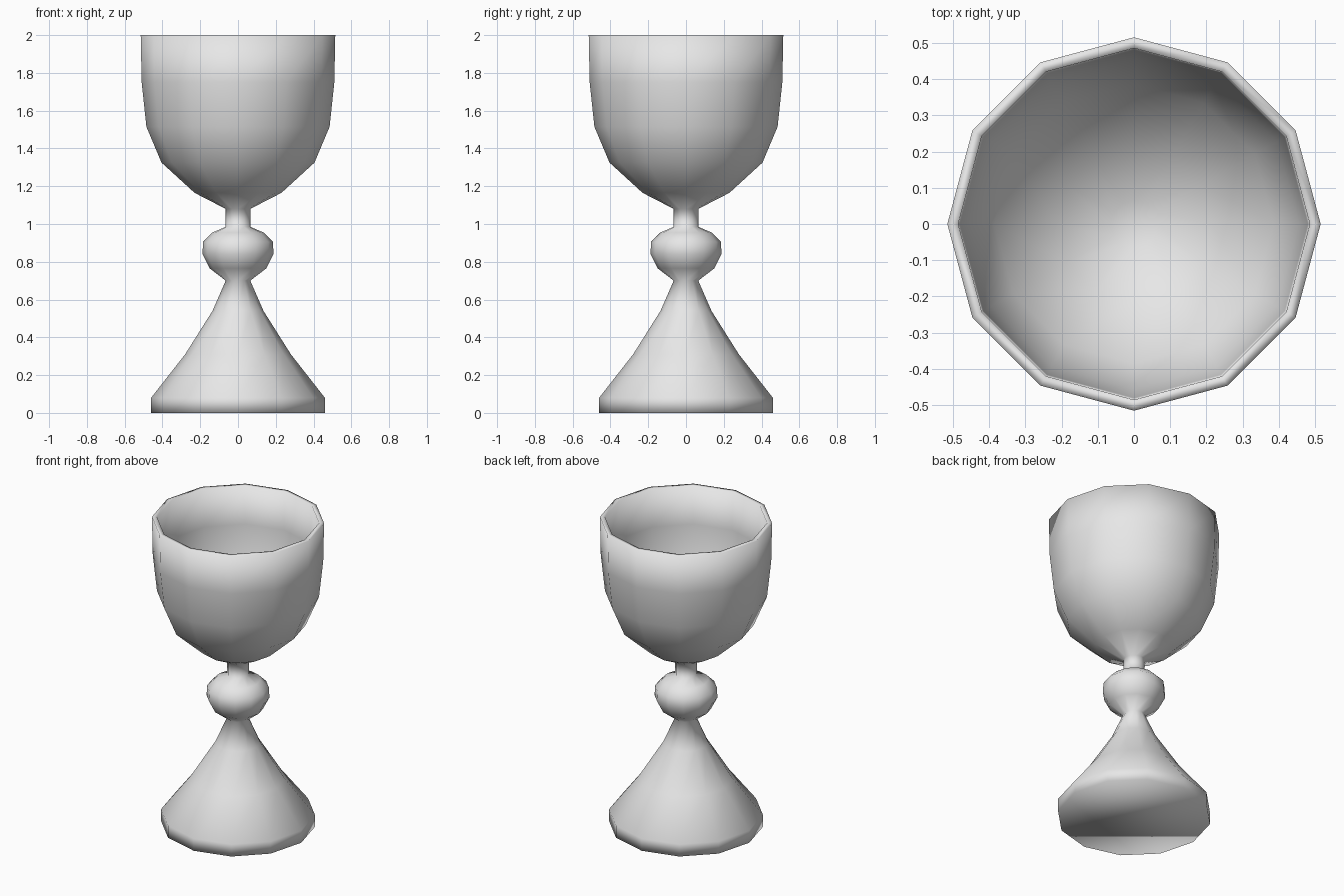
import bpy, bmesh
from math import cos, sin, tau

cube = bpy.data.objects.get("Cube")
if cube:
    bpy.data.objects.remove(cube, do_unlink=True)

SIDES = 12
GREY = (0.8, 0.8, 0.8, 1)

metal = bpy.data.materials.new("plain grey")
metal.use_nodes = True
metal.diffuse_color = GREY
metal.node_tree.nodes["Principled BSDF"].inputs["Base Color"].default_value = GREY

# Profile sections as (radius, height), from the bottom up
foot = [(0.46, 0), (0.46, 0.08), (0.28, 0.31), (0.135, 0.54), (0.065, 0.70)]
knop = [(0.15, 0.765), (0.188, 0.84), (0.185, 0.905), (0.135, 0.955), (0.065, 0.985)]
bowl_outside = [(0.065, 1.08), (0.23, 1.165), (0.405, 1.325), (0.485, 1.515),
                (0.51, 1.75), (0.515, 2.0)]
bowl_inside = [(0.485, 2.0), (0.48, 1.75), (0.455, 1.525), (0.385, 1.345),
               (0.215, 1.195), (0.065, 1.12)]


def lathe(name, profile):
    """Turn a profile around z and close both ends."""
    bm = bmesh.new()
    rings = [[bm.verts.new((r * cos(tau * i / SIDES), r * sin(tau * i / SIDES), z))
              for i in range(SIDES)] for r, z in profile]
    for low, high in zip(rings, rings[1:]):
        for i in range(SIDES):
            j = (i + 1) % SIDES
            bm.faces.new((low[i], low[j], high[j], high[i]))
    bm.faces.new(rings[0][::-1])
    bm.faces.new(rings[-1])
    for face in bm.faces:
        face.smooth = True
    mesh = bpy.data.meshes.new(name)
    bm.to_mesh(mesh)
    bm.free()
    mesh.materials.append(metal)
    obj = bpy.data.objects.new(name, mesh)
    bpy.context.collection.objects.link(obj)
    return obj


# Foot, knop, stem and hollow bowl in one smooth turned piece
lathe("goblet", foot + knop + bowl_outside + bowl_inside)
